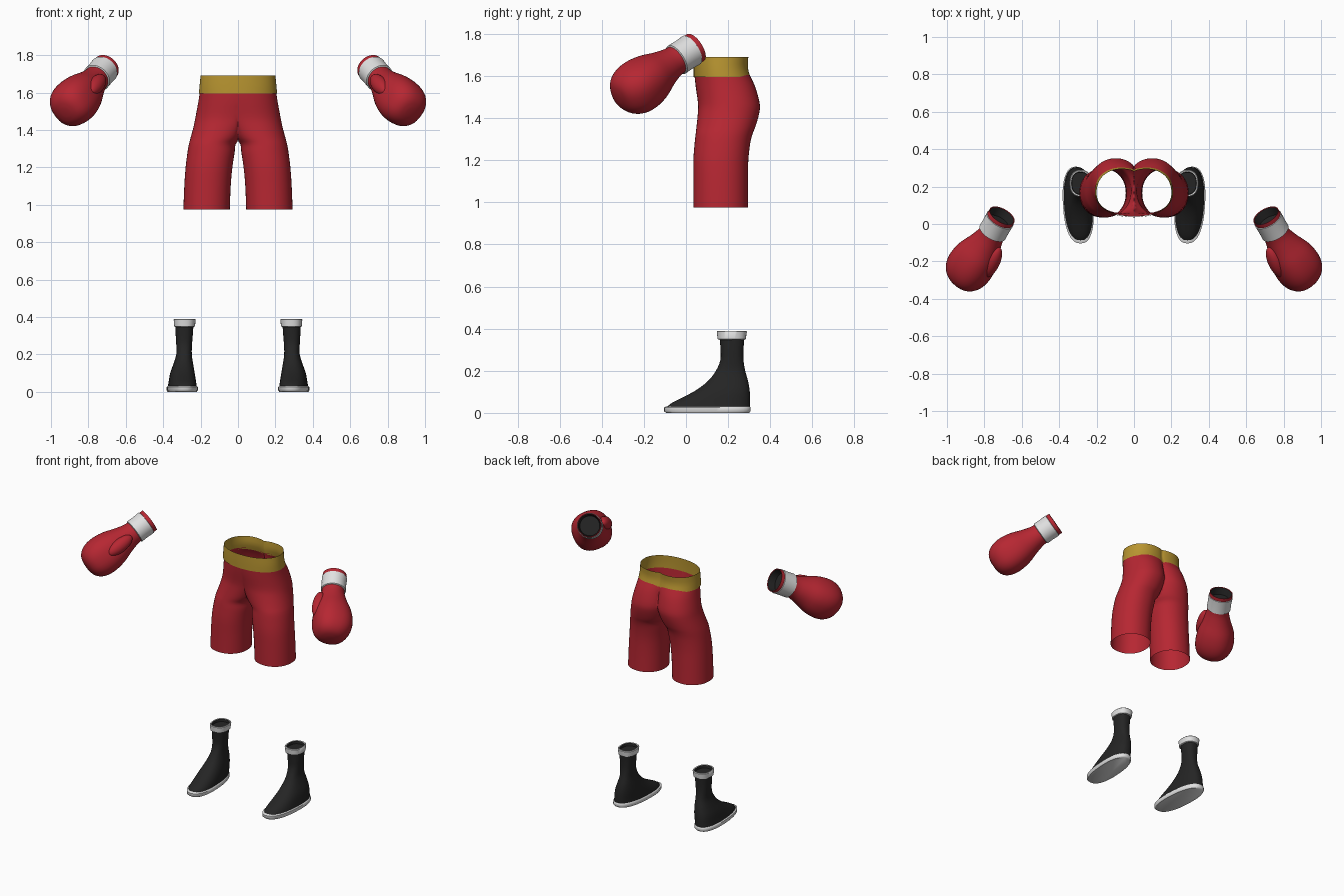
import bpy, bmesh, math
from mathutils import Vector, Matrix

cube = bpy.data.objects.get("Cube")
if cube:
    bpy.data.objects.remove(cube, do_unlink=True)


def material(name, rgb):
    m = bpy.data.materials.new(name)
    m.use_nodes = True
    m.diffuse_color = (*rgb, 1)
    bsdf = next(n for n in m.node_tree.nodes if n.type == 'BSDF_PRINCIPLED')
    bsdf.inputs["Base Color"].default_value = (*rgb, 1)
    bsdf.inputs["Roughness"].default_value = 0.7
    return m


RED = material("red", (0.47, 0.02, 0.032))
GOLD = material("gold", (0.48, 0.3, 0.03))
BLACK = material("black", (0.018, 0.018, 0.018))
WHITE = material("white", (0.75, 0.75, 0.75))


def smooth_rows(rows, n):
    """Catmull-Rom interpolation between rows of numbers."""
    out = []
    for i in range(len(rows) - 1):
        a, b, c, d = (rows[min(max(i + k, 0), len(rows) - 1)] for k in (-1, 0, 1, 2))
        for s in range(n):
            t = s / n
            out.append([q + t / 2 * (r - p + t * (2 * p - 5 * q + 4 * r - w + t * (3 * (q - r) + w - p)))
                        for p, q, r, w in zip(a, b, c, d)])
    return out + [list(rows[-1])]


def power_circle(t, p):
    c, s = math.cos(t), math.sin(t)
    return (math.copysign(abs(c) ** (2 / p), c), math.copysign(abs(s) ** (2 / p), s))


def angles(n):
    return [2 * math.pi * i / n for i in range(n)]


def finish(name, bm, mats, sharp=50):
    """Turn a bmesh into a smooth object mirrored to the other side."""
    bmesh.ops.recalc_face_normals(bm, faces=bm.faces[:])
    for f in bm.faces:
        f.smooth = True
    mesh = bpy.data.meshes.new(name)
    bm.to_mesh(mesh)
    bm.free()
    mesh.set_sharp_from_angle(angle=math.radians(sharp))
    for m in mats:
        mesh.materials.append(m)
    ob = bpy.data.objects.new(name, mesh)
    bpy.context.collection.objects.link(ob)
    mod = ob.modifiers.new("mirror", 'MIRROR')
    mod.merge_threshold = 0.0005
    return ob


def loft(name, rings, mats, rule=lambda i: 0, start=None, end=None):
    """Skin closed rings; rule gives the material slot of each band."""
    bm = bmesh.new()
    vs = [[bm.verts.new(p) for p in ring] for ring in rings]
    n = len(vs[0])
    for i in range(len(vs) - 1):
        for j in range(n):
            k = (j + 1) % n
            quad = [vs[i][j], vs[i][k], vs[i + 1][k], vs[i + 1][j]]
            if all(v.co.x < 1e-5 for v in quad):
                continue  # open seam on the mirror plane
            bm.faces.new(quad).material_index = rule(i)
    for ring, slot in ((vs[0], start), (vs[-1], end)):
        if slot is not None:
            bm.faces.new(ring).material_index = slot
    return finish(name, bm, mats)


# Shorts: half sections, clipped at the middle so the two sides join above the crotch
def shorts_ring(row):
    z, xout, cf, cb, y0, y1 = row
    pts = []
    for t in angles(64):
        c, s = power_circle(t, 2.15)
        mid = cb if s > 0 else cf
        x = mid + (xout - mid) * c
        pts.append((x if x > 1e-4 else 0, (y0 + y1) / 2 + (y1 - y0) / 2 * s, z))
    return pts


# height, outer x, front centre, back centre, front y, back y
shorts = [(0.975, 0.292, 0.168, 0.168, 0.035, 0.295),
          (1.1, 0.287, 0.163, 0.163, 0.035, 0.294),
          (1.2, 0.28, 0.155, 0.155, 0.035, 0.296),
          (1.28, 0.27, 0.144, 0.144, 0.041, 0.305),
          (1.325, 0.262, 0.137, 0.137, 0.046, 0.316),
          (1.36, 0.253, 0.115, 0.122, 0.05, 0.33),
          (1.42, 0.237, 0.08, 0.105, 0.056, 0.347),
          (1.47, 0.227, 0.05, 0.095, 0.057, 0.35),
          (1.55, 0.212, 0.02, 0.085, 0.046, 0.328),
          (1.605, 0.204, 0, 0.07, 0.04, 0.302)]
loft("shorts", [shorts_ring(r) for r in smooth_rows(shorts, 3)], [RED])

band = [(1.594, 0.209, 0, 0.07, 0.036, 0.305),
        (1.64, 0.205, 0, 0.065, 0.036, 0.294),
        (1.69, 0.2, 0, 0.065, 0.037, 0.296)]
loft("waistband", [shorts_ring(r) for r in smooth_rows(band, 3)], [GOLD])


# Boots: horizontal outlines from the foot up to the ankle
def boot_ring(row):
    z, x0, x1, y0, y1 = row
    cx, cy, rx, ry = (x0 + x1) / 2, (y0 + y1) / 2, (x1 - x0) / 2, (y1 - y0) / 2
    pts = []
    for t in angles(40):
        c, s = power_circle(t, 2.4)
        toe = 0.1 * max(0, ry - 0.08) * s  # toes lean inwards
        pts.append((cx + rx * c + toe, cy + ry * s, z))
    return pts


boot = [(0.028, 0.222, 0.374, -0.09, 0.303),
        (0.05, 0.225, 0.37, -0.063, 0.304),
        (0.1, 0.232, 0.362, 0.035, 0.303),
        (0.15, 0.24, 0.345, 0.103, 0.295),
        (0.2, 0.247, 0.33, 0.142, 0.281),
        (0.25, 0.246, 0.33, 0.163, 0.273),
        (0.3, 0.242, 0.333, 0.164, 0.273),
        (0.355, 0.238, 0.335, 0.16, 0.277)]
loft("boots", [boot_ring(r) for r in smooth_rows(boot, 3)], [BLACK])

sole = [(0, 0.222, 0.375, -0.095, 0.3),
        (0.008, 0.217, 0.38, -0.104, 0.307),
        (0.026, 0.217, 0.38, -0.104, 0.307),
        (0.031, 0.222, 0.374, -0.092, 0.303)]
loft("boot_soles", [boot_ring(r) for r in sole], [WHITE], start=0, end=0)

cuff = [(0.347, 0.238, 0.334, 0.16, 0.276),
        (0.35, 0.23, 0.341, 0.15, 0.284),
        (0.386, 0.226, 0.344, 0.146, 0.289),
        (0.39, 0.23, 0.34, 0.15, 0.285),
        (0.388, 0.236, 0.334, 0.157, 0.278),
        (0.37, 0.238, 0.332, 0.16, 0.276)]
loft("boot_cuffs", [boot_ring(r) for r in cuff], [WHITE, BLACK],
     rule=lambda i: int(i >= 4), end=1)

# Gloves: sections along a slanted arm axis, thumb on the inner side
wrist = Vector((0.705, 0.045, 1.735))
axis = Vector((0.17, -0.295, -0.19)).normalized()
side = Vector((-0.68, -0.63, 0.35))
side = (side - axis * side.dot(axis)).normalized()
across = axis.cross(side)


def glove_ring(row):
    t, r, off, p = row
    mid = wrist + axis * t - side * off
    pts = []
    for a in angles(40):
        c, s = power_circle(a, p)
        pts.append(mid + side * c * r + across * s * r)
    return pts


# distance, radius, outward offset, squareness
hand = [(0.11, 0.07, 0, 2),
        (0.15, 0.074, 0, 2),
        (0.21, 0.09, 0.004, 2.1),
        (0.28, 0.113, 0.01, 2.25),
        (0.35, 0.123, 0.013, 2.35),
        (0.41, 0.118, 0.013, 2.35),
        (0.455, 0.098, 0.01, 2.3),
        (0.482, 0.066, 0.008, 2.2),
        (0.492, 0.025, 0.006, 2)]
loft("gloves", [glove_ring(r) for r in smooth_rows(hand, 3)], [RED], end=0)

wrist_rows = [(0.05, 0.062, 0, 2), (0.002, 0.07, 0, 2), (0, 0.075, 0, 2),
              (0.024, 0.075, 0, 2), (0.026, 0.079, 0, 2), (0.07, 0.077, 0, 2),
              (0.118, 0.078, 0, 2), (0.122, 0.07, 0, 2)]
slots = [0, 1, 1, 2, 2, 2, 2]
loft("glove_cuffs", [glove_ring(r) for r in wrist_rows], [BLACK, RED, WHITE],
     rule=lambda i: slots[i], start=0)

# Thumbs
bm = bmesh.new()
frame = Matrix((side, across, axis)).transposed().to_4x4()
place = (Matrix.Translation(wrist + axis * 0.255 + side * 0.088) @ frame
         @ Matrix.Rotation(math.radians(6), 4, 'Y') @ Matrix.Diagonal((0.038, 0.043, 0.095, 1)))
bmesh.ops.create_uvsphere(bm, u_segments=24, v_segments=16, radius=1, matrix=place)
finish("glove_thumbs", bm, [RED])
